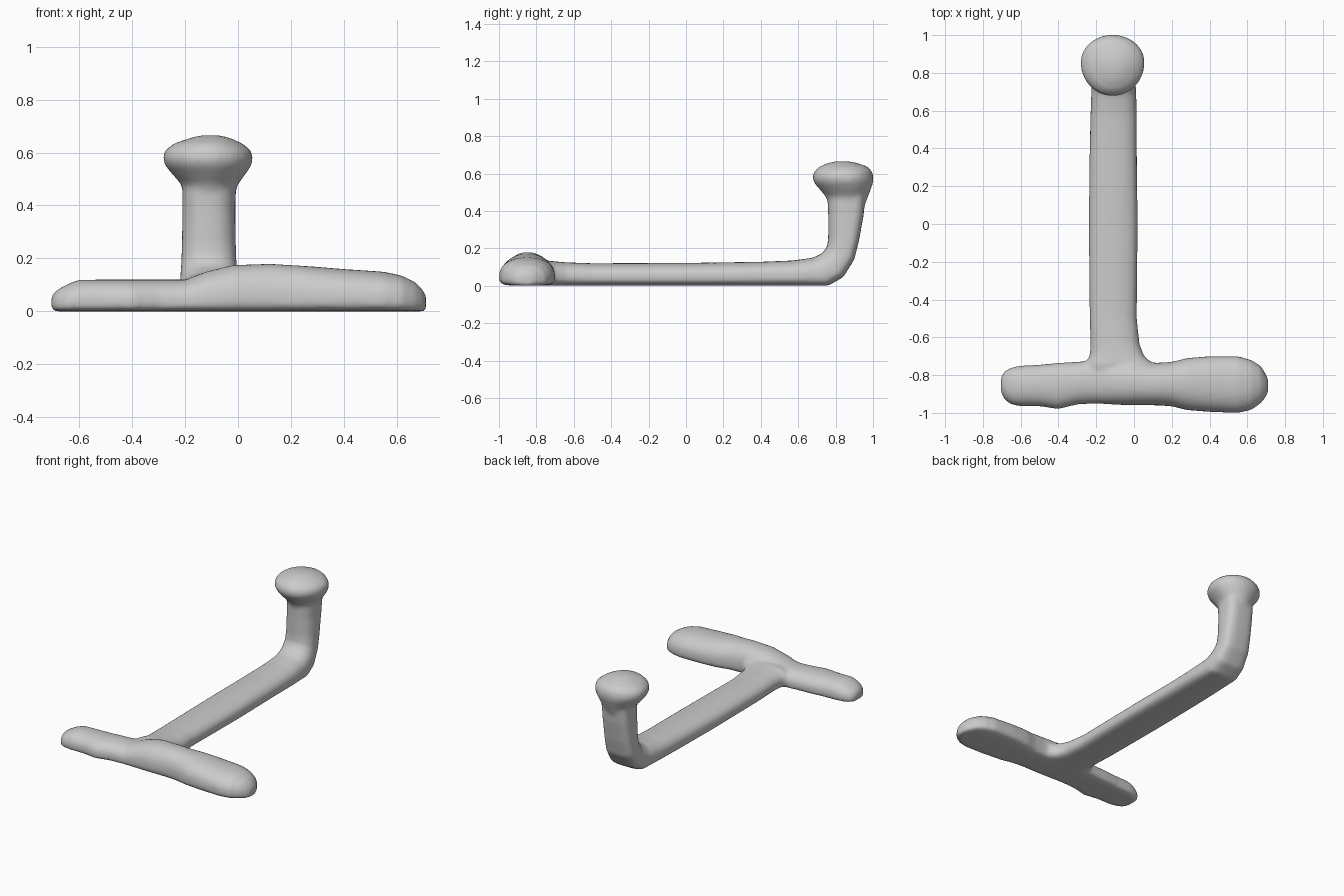
import bpy
import bmesh
from math import cos, sin, pi, copysign
from mathutils import Vector

old = bpy.data.objects.get("Cube")
if old:
    bpy.data.objects.remove(old, do_unlink=True)

SIDES = 32


def power(value, exponent):
    return copysign(abs(value) ** exponent, value)


def section(base, top, half_side, widest, base_exp, top_exp):
    """Rounded outline between a base point and a top point."""
    base, top, half_side = Vector(base), Vector(top), Vector(half_side)
    middle = base.lerp(top, widest)
    points = []
    for i in range(SIDES):
        angle = 2 * pi * i / SIDES
        c, s = cos(angle), sin(angle)
        exponent = top_exp if s > 0 else base_exp
        reach = (top - middle) if s > 0 else (middle - base)
        points.append(middle + half_side * power(c, exponent) + reach * power(s, exponent))
    return points


def loft(bm, sections):
    """Skin a row of outlines and cap both ends."""
    rings = [[bm.verts.new(p) for p in outline] for outline in sections]
    for a, b in zip(rings, rings[1:]):
        for i in range(SIDES):
            j = (i + 1) % SIDES
            bm.faces.new((a[i], a[j], b[j], b[i]))
    bm.faces.new(rings[0][::-1])
    bm.faces.new(rings[-1])


bm = bmesh.new()

# Flat-bottomed crossbar: x, front y, back y, height
crossbar = [
    (-.705, -.89, -.81, .06), (-.685, -.93, -.78, .08), (-.65, -.955, -.76, .1),
    (-.6, -.965, -.75, .12), (-.5, -.965, -.745, .12), (-.4, -.98, -.735, .12),
    (-.3, -.955, -.73, .12), (-.2, -.95, -.72, .12), (-.12, -.955, -.72, .15),
    (-.02, -.96, -.72, .175), (.12, -.96, -.735, .18), (.2, -.965, -.73, .175),
    (.28, -.985, -.71, .17), (.4, -.995, -.7, .16), (.55, -1, -.7, .15),
    (.62, -.985, -.72, .135), (.67, -.95, -.75, .11), (.695, -.92, -.79, .085),
    (.71, -.89, -.82, .06),
]
loft(bm, [section((x, (f + b) / 2, 0), (x, (f + b) / 2, h), (0, (b - f) / 2, 0),
                  .33, .45, .9) for x, f, b, h in crossbar])

# Shaft bending up into the post: outer y, z, inner y, z, left x, right x
shaft = [
    (-.85, 0, -.85, .12, -.24, .1), (-.74, 0, -.74, .135, -.26, .1),
    (-.7, 0, -.7, .13, -.235, .055), (-.64, 0, -.64, .125, -.23, .03),
    (-.5, 0, -.5, .12, -.235, .015), (0, 0, 0, .122, -.24, .02),
    (.4, 0, .4, .128, -.235, .015), (.6, 0, .57, .135, -.23, .015),
    (.76, 0, .68, .15, -.225, .01), (.84, .045, .73, .175, -.22, .005),
    (.9, .14, .755, .21, -.215, -.005), (.925, .24, .76, .26, -.212, -.008),
    (.95, .38, .76, .38, -.21, -.01), (.965, .54, .755, .54, -.21, -.005),
]
loft(bm, [section(((l + r) / 2, oy, oz), ((l + r) / 2, iy, iz), ((r - l) / 2, 0, 0),
                  .42, .6, .85) for oy, oz, iy, iz, l, r in shaft])

# Rounded knob on the post: z, front y, back y, left x, right x
knob = [
    (.44, .76, .96, -.205, -.015), (.48, .745, .975, -.215, 0),
    (.52, .71, .99, -.25, .03), (.55, .685, 1, -.275, .05),
    (.58, .675, 1.003, -.285, .058), (.61, .685, .995, -.275, .048),
    (.635, .71, .975, -.24, .015), (.655, .755, .92, -.18, -.03),
    (.665, .8, .87, -.14, -.07),
]
loft(bm, [section(((l + r) / 2, b, z), ((l + r) / 2, f, z), ((r - l) / 2, 0, 0),
                  .45, 1, 1) for z, f, b, l, r in knob])

bmesh.ops.recalc_face_normals(bm, faces=bm.faces)
mesh = bpy.data.meshes.new("wall_hook")
bm.to_mesh(mesh)
bm.free()
mesh.shade_smooth()
hook = bpy.data.objects.new("wall_hook", mesh)
bpy.context.collection.objects.link(hook)

# Fuse the three parts into one softly blended skin
fuse = hook.modifiers.new("fuse", "REMESH")
fuse.mode = "VOXEL"
fuse.voxel_size = .012
fuse.use_smooth_shade = True
soften = hook.modifiers.new("soften", "SMOOTH")
soften.factor = .5
soften.iterations = 6

# Plain grey
grey = bpy.data.materials.new("plain_grey")
grey.use_nodes = True
colour = (.6, .6, .6, 1)
grey.diffuse_color = colour
for node in grey.node_tree.nodes:
    if node.type == "BSDF_PRINCIPLED":
        node.inputs["Base Color"].default_value = colour
mesh.materials.append(grey)
